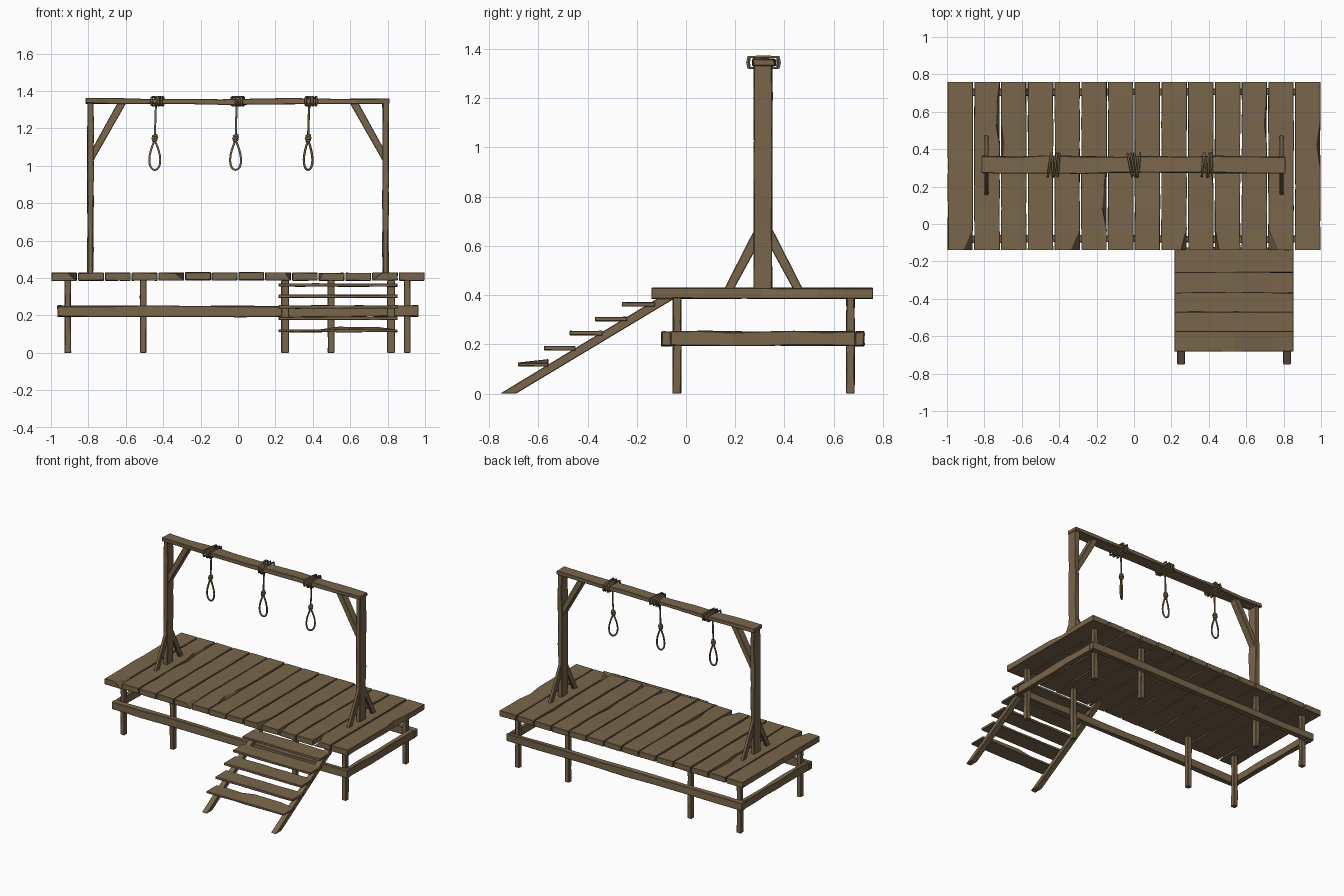
import bpy, bmesh, math, random
from mathutils import Vector, Matrix

if "Cube" in bpy.data.objects:
    bpy.data.objects.remove(bpy.data.objects["Cube"])

random.seed(4)
wood = bpy.data.materials.new("weathered_brown_wood")
wood.diffuse_color = (0.192, 0.133, 0.071, 1)
wood.use_nodes = True
wood.node_tree.nodes["Principled BSDF"].inputs["Base Color"].default_value = wood.diffuse_color


def finish(name, bm, bevel=0.003):
    bmesh.ops.recalc_face_normals(bm, faces=bm.faces)
    me = bpy.data.meshes.new(name)
    bm.to_mesh(me)
    bm.free()
    me.materials.append(wood)
    ob = bpy.data.objects.new(name, me)
    bpy.context.collection.objects.link(ob)
    if bevel:
        m = ob.modifiers.new("worn_edges", 'BEVEL')
        m.width = bevel
        m.segments = 1
        m.limit_method = 'ANGLE'
    return ob


def timber(name, lo, hi, axis, segs=5, jit=0.003, notches=(), bevel=0.003):
    """Rough-hewn box lo..hi, ringed along axis. Notch: (ring, corner, inward shift)."""
    bm = bmesh.new()
    u, v = [i for i in range(3) if i != axis]
    rings = []
    for s in range(segs + 1):
        ring = []
        for c, (a, b) in enumerate(((0, 0), (1, 0), (1, 1), (0, 1))):
            p = [0, 0, 0]
            p[axis] = lo[axis] + (hi[axis] - lo[axis]) * s / segs
            p[u] = (hi if a else lo)[u] + random.uniform(-jit, jit)
            p[v] = (hi if b else lo)[v] + random.uniform(-jit, jit)
            for r, k, d in notches:
                if r == s and k == c:
                    p[u] += -d if a else d
            if p[2] < 0.01:
                p[2] = 0
            ring.append(bm.verts.new(p))
        rings.append(ring)
    for r0, r1 in zip(rings, rings[1:]):
        for i in range(4):
            j = (i + 1) % 4
            bm.faces.new((r0[i], r0[j], r1[j], r1[i]))
    bm.faces.new(rings[0])
    bm.faces.new(rings[-1])
    return finish(name, bm, bevel)


def prism(name, pts, axis, a, b):
    """Extrude a 2D outline along axis (0 = x, 1 = y) from a to b."""
    bm = bmesh.new()
    def at(p, t):
        return (t, p[0], p[1]) if axis == 0 else (p[0], t, p[1])
    f0 = [bm.verts.new(at(p, a)) for p in pts]
    f1 = [bm.verts.new(at(p, b)) for p in pts]
    n = len(pts)
    for i in range(n):
        j = (i + 1) % n
        bm.faces.new((f0[i], f0[j], f1[j], f1[i]))
    bm.faces.new(f0)
    bm.faces.new(f1)
    return finish(name, bm)


def rope(name, paths, radius):
    """Tubes along (points, closed) paths, turned into one smooth mesh."""
    cu = bpy.data.curves.new(name, 'CURVE')
    cu.dimensions = '3D'
    cu.bevel_depth = radius
    cu.bevel_resolution = 1
    cu.use_fill_caps = True
    for pts, closed in paths:
        sp = cu.splines.new('POLY')
        sp.points.add(len(pts) - 1)
        for q, p in zip(sp.points, pts):
            q.co = (*p, 1)
        sp.use_cyclic_u = closed
    tmp = bpy.data.objects.new(name + "_path", cu)
    bpy.context.collection.objects.link(tmp)
    me = bpy.data.meshes.new_from_object(tmp.evaluated_get(bpy.context.evaluated_depsgraph_get()))
    bpy.data.objects.remove(tmp)
    me.materials.clear()
    me.materials.append(wood)
    me.shade_smooth()
    ob = bpy.data.objects.new(name, me)
    bpy.context.collection.objects.link(ob)


# deck planks with chipped corners and split edges
chips = {0: [(0, 2, .05)], 1: [(7, 2, .012), (6, 2, .02)], 2: [(5, 3, .012)],
         4: [(0, 2, .05)], 5: [(2, 2, .02), (3, 2, .012)], 8: [(0, 2, .03)],
         9: [(4, 2, .012)], 10: [(0, 3, .02)], 11: [(6, 2, .012)],
         12: [(0, 3, .05)], 13: [(5, 2, .015)]}
step = 2 / 14
for i in range(14):
    x0 = -1 + i * step + 0.004
    dz = random.uniform(-.002, .002)
    timber(f"deck_plank_{i + 1}", (x0, -0.14, 0.387 + dz), (x0 + step - 0.008, 0.76, 0.428 + dz),
           1, 8, 0.0018, chips.get(i, ()), 0.002)

# legs under the deck
for x in (-0.91, -0.507, 0.498, 0.905):
    for y in (-0.037, 0.668):
        timber(f"leg_{x}_{y}", (x - .017, y - .017, 0), (x + .017, y + .017, 0.39), 2, 4, 0.002)

# rails around the legs
for n, y in (("front", -0.08), ("back", 0.705)):
    timber(f"{n}_rail", (-0.965, y - .018, 0.193), (0.965, y + .018, 0.25), 0, 8, 0.004)
for n, x in (("left", -0.945), ("right", 0.945)):
    timber(f"{n}_rail", (x - .018, -0.062, 0.195), (x + .018, 0.687, 0.252), 1, 6, 0.004)

# posts, foot braces and top braces, mirrored left and right
for n, s in (("left", -1), ("right", 1)):
    x = s * 0.789
    timber(f"{n}_post", (x - .016, 0.276, 0.42), (x + .016, 0.35, 1.335), 2, 7, 0.003)
    for m, k in (("front", -1), ("back", 1)):
        outline = [(0.315 + k * d, z) for d, z in ((.16, .425), (.12, .425), (.03, .59), (.03, .68))]
        prism(f"{n}_{m}_foot_brace", outline, 0, x - .011, x + .011)
    outline = [(s * d, z) for d, z in ((.78, 1.015), (.78, 1.09), (.645, 1.335), (.598, 1.335))]
    prism(f"{n}_top_brace", outline, 1, 0.285, 0.34)

# top beam
timber("top_beam", (-0.815, 0.272, 1.331), (0.81, 0.362, 1.36), 0, 9, 0.005)

# hanging ropes with coils over the beam, knots and loops
Y = 0.315
for i, (xc, xr, ang) in enumerate(((-0.428, -0.445, 0), (0.002, -0.013, 5), (0.392, 0.375, 38))):
    coils = []
    for k in range(4):
        x0 = xc - .024 + k * .016
        lean = random.uniform(-.012, .012)
        w, a, b = .056 + random.uniform(0, .006), 1.324, 1.367
        outline = [(-w, a), (-w - .004, 1.345), (-w, b), (0, b + .002), (w, b),
                   (w + .004, 1.345), (w, a), (0, a - .002)]
        coils.append(([(x0 + lean * d / w, Y + d, z) for d, z in outline], True))
    rope(f"rope_coil_{i + 1}", coils, 0.006)

    rot = Matrix.Rotation(math.radians(ang), 3, 'Z')
    def place(x, y, z):
        return Vector((xr, Y, 0)) + rot @ Vector((x, y, z))
    hang = [Vector((xr + .006, Y, 1.325)), place(.003, 0, 1.24), place(0, 0, 1.13)]
    # teardrop loop
    loop = []
    for k in range(20):
        t = 2 * math.pi * k / 20
        loop.append(place(0.039 * math.sin(t) * math.sin(t / 2) ** 1.1,
                          0, 1.058 + 0.08 * math.cos(t)))
    rope(f"rope_loop_{i + 1}", [(hang, False), (loop, True)], 0.006)
    knot = []
    for r, z in ((.009, 1.137), (.012, 1.149), (.009, 1.161)):
        knot.append(([place(r * math.cos(k * math.pi / 4), r * math.sin(k * math.pi / 4),
                            z + .003 * math.cos(k * math.pi / 4)) for k in range(8)], True))
    rope(f"rope_knot_{i + 1}", knot, 0.007)

# stair stringers
for n, x in (("left", 0.252), ("right", 0.818)):
    prism(f"{n}_stair_stringer", [(-0.755, 0), (-0.69, 0), (-0.045, 0.387), (-0.115, 0.387)],
          0, x - .021, x + .021)

# stair treads, the lowest one warped up at the back
treads = ((-0.26, -0.125, .354), (-0.37, -0.24, .294), (-0.472, -0.34, .237), (-0.577, -0.45, .176))
for i, (y0, y1, z) in enumerate(treads):
    timber(f"stair_tread_{i + 1}", (0.217, y0, z), (0.853, y1, z + .017), 0, 6, 0.0015, bevel=.002)
low = timber("stair_tread_5", (0.217, -0.682, .111), (0.853, -0.56, .125), 0, 6, 0.0015, bevel=.002)
for v in low.data.vertices:
    if v.co.y > -0.6 and v.co.z > .118 and 0.5 < v.co.x < 0.8:
        v.co.z += 0.014
